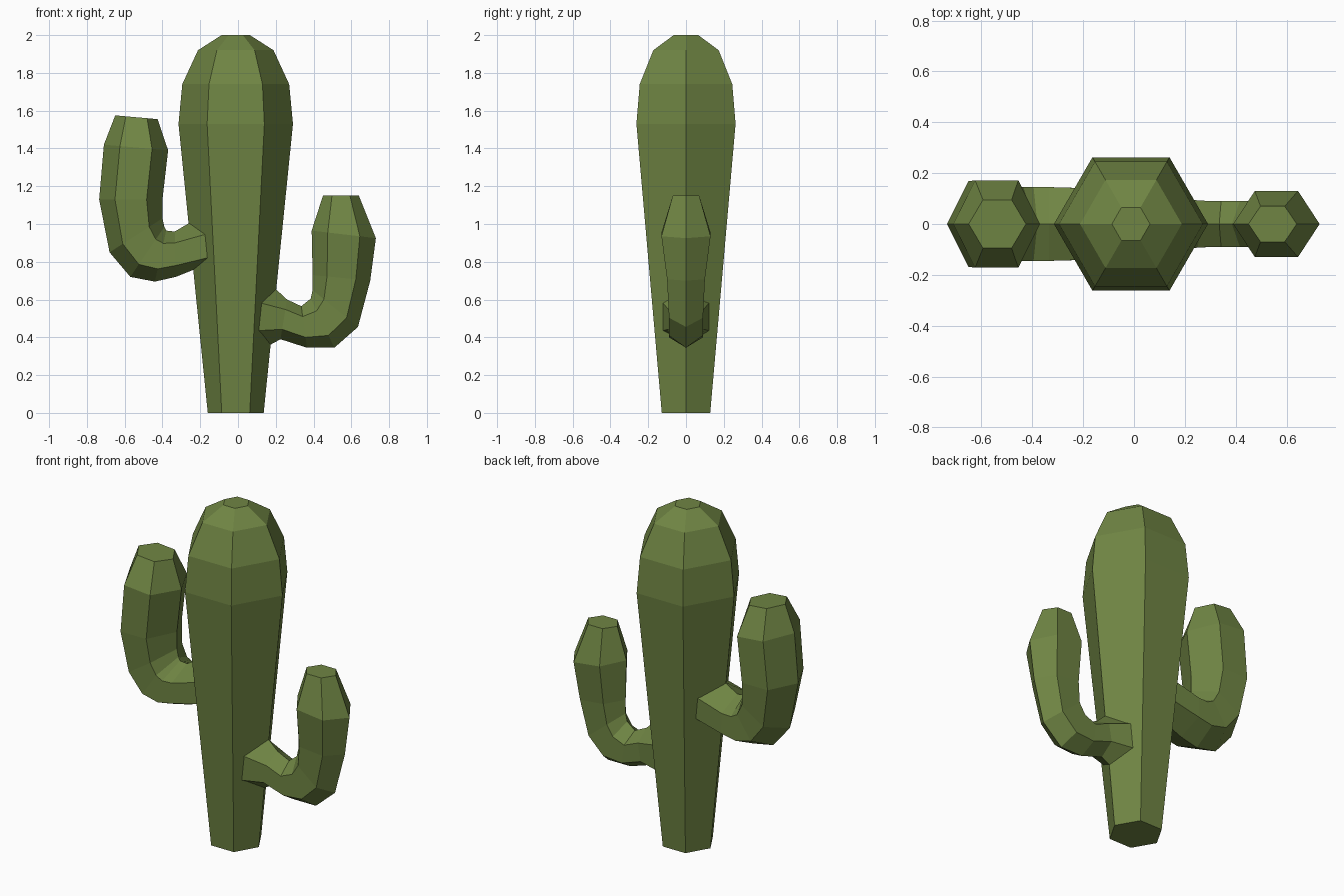
import bpy, bmesh, math

if "Cube" in bpy.data.objects:
    bpy.data.objects.remove(bpy.data.objects["Cube"])

green = bpy.data.materials.new("cactus green")
green.diffuse_color = (0.16, 0.235, 0.057, 1)
green.use_nodes = True
green.node_tree.nodes["Principled BSDF"].inputs["Base Color"].default_value = green.diffuse_color


def loft(name, rings):
    """Skin a list of six-point rings into a closed flat-shaded mesh."""
    bm = bmesh.new()
    loops = [[bm.verts.new(p) for p in ring] for ring in rings]
    for a, b in zip(loops, loops[1:]):
        for i in range(6):
            j = (i + 1) % 6
            bm.faces.new((a[i], a[j], b[j], b[i]))
    bm.faces.new(loops[0])
    bm.faces.new(loops[-1])
    bmesh.ops.recalc_face_normals(bm, faces=bm.faces)
    mesh = bpy.data.meshes.new(name)
    bm.to_mesh(mesh)
    bm.free()
    mesh.materials.append(green)
    obj = bpy.data.objects.new(name, mesh)
    bpy.context.collection.objects.link(obj)
    return obj


def arm_ring(ix, iz, ox, oz, y, shift=0):
    """Hexagon between an inner and an outer bend point; shift slides its flanks in x."""
    def flank(t, side):
        return (ix + (ox - ix) * t + shift, side * y, iz + (oz - iz) * t)
    return [(ix, 0, iz), flank(.25, -1), flank(.75, -1),
            (ox, 0, oz), flank(.75, 1), flank(.25, 1)]


# Trunk: tapered hexagonal column with a rounded crown (height, radius)
trunk = [(0, .148), (.65, .214), (1.53, .303), (1.74, .283), (1.92, .2), (2.0, .075)]
loft("trunk", [[(-.012 + r * math.cos(k * math.pi / 3), r * math.sin(k * math.pi / 3), z)
                for k in range(6)] for z, r in trunk])

# Arms: inner x, z, outer x, z, half depth, from the trunk to the tip
left = [(-.25, 1.01, -.23, .76, .14, .08), (-.335, .96, -.33, .72, .145),
        (-.38, .965, -.44, .695, .145), (-.39, .985, -.57, .72, .145),
        (-.4, 1.03, -.68, .85, .15), (-.4, 1.13, -.735, 1.13, .168),
        (-.37, 1.39, -.71, 1.42, .172), (-.425, 1.555, -.65, 1.575, .095)]
right = [(.195, .66, .17, .36, .125, -.08), (.26, .6, .225, .39, .092),
         (.335, .565, .365, .345, .09), (.385, .605, .51, .345, .09),
         (.395, .65, .635, .455, .09), (.395, .73, .70, .70, .1),
         (.39, .965, .73, .925, .13), (.45, 1.15, .64, 1.15, .07)]
loft("left_arm", [arm_ring(*r) for r in left])
loft("right_arm", [arm_ring(*r) for r in right])
